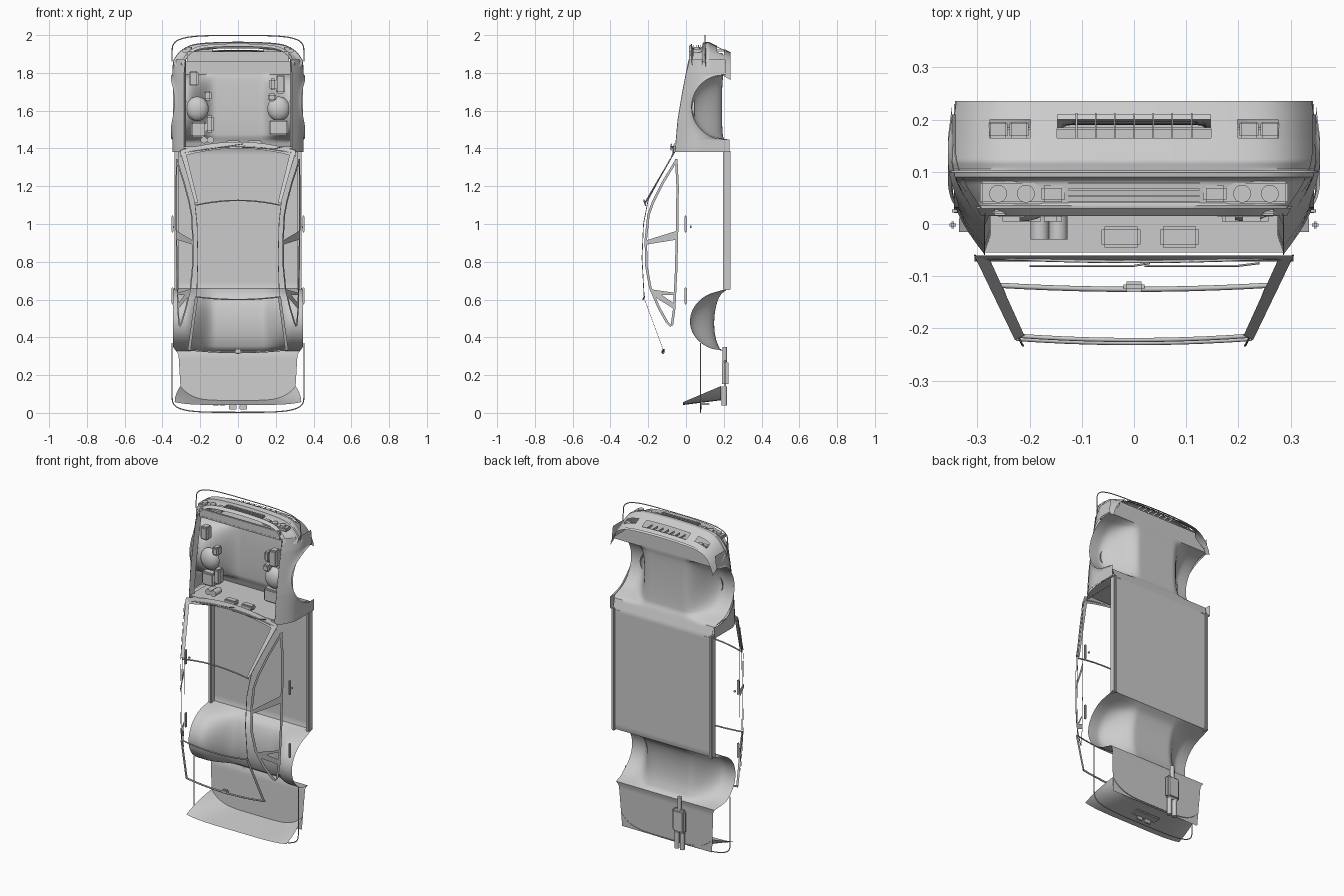
import bpy, bmesh, math
from mathutils import Vector

if "Cube" in bpy.data.objects:
    bpy.data.objects.remove(bpy.data.objects["Cube"])

def finish(name, bm, smooth=True):
    bmesh.ops.remove_doubles(bm, verts=bm.verts, dist=1e-5)
    me = bpy.data.meshes.new(name)
    bm.to_mesh(me)
    bm.free()
    ob = bpy.data.objects.new(name, me)
    bpy.context.collection.objects.link(ob)
    if smooth:
        bpy.context.view_layer.objects.active = ob
        ob.select_set(True)
        bpy.ops.object.shade_smooth_by_angle(angle=math.radians(40))
        ob.select_set(False)

def surf(name, fn, nu, nv, hole=None):
    """Sheet from fn(u, v), u and v in 0..1; hole(p) drops faces."""
    bm = bmesh.new()
    g = [[bm.verts.new(fn(i / nu, j / nv)) for j in range(nv + 1)] for i in range(nu + 1)]
    for i in range(nu):
        for j in range(nv):
            q = (g[i][j], g[i + 1][j], g[i + 1][j + 1], g[i][j + 1])
            if not (hole and hole(sum((p.co for p in q), Vector()) / 4)):
                bm.faces.new(q)
    finish(name, bm)

def box(name, c, s, bevel=0.0):
    bm = bmesh.new()
    bmesh.ops.create_cube(bm, size=1)
    for v in bm.verts:
        v.co = Vector([c[k] + v.co[k] * s[k] for k in range(3)])
    if bevel:
        bmesh.ops.bevel(bm, geom=bm.edges[:], offset=bevel, segments=2, affect='EDGES')
    finish(name, bm)

def cyl(name, c, r, h, axis='Z', seg=24):
    bm = bmesh.new()
    bmesh.ops.create_cone(bm, cap_ends=True, segments=seg, radius1=r, radius2=r, depth=h)
    for v in bm.verts:
        p = v.co.copy()
        v.co = Vector(c) + (p if axis == 'Z' else Vector((p.x, p.z, p.y)))
    finish(name, bm)

def panel(name, pts):
    bm = bmesh.new()
    bm.faces.new([bm.verts.new(p) for p in pts])
    finish(name, bm, False)

def tube(name, pts, r):
    cu = bpy.data.curves.new(name, 'CURVE')
    cu.dimensions = '3D'
    cu.bevel_depth, cu.bevel_resolution = r, 1
    sp = cu.splines.new('POLY')
    sp.points.add(len(pts) - 1)
    for p, q in zip(sp.points, pts):
        p.co = (*q, 1)
    bpy.context.collection.objects.link(bpy.data.objects.new(name, cu))

def lerp(table, t):
    for (a, p), (b, q) in zip(table, table[1:]):
        if t <= b:
            return p + (q - p) * max(0, (t - a) / (b - a))
    return table[-1][1]

def arc(z, zc, r):
    return math.sqrt(max(0, r * r - (z - zc) ** 2))

# underbody sheet: boot floor, rear wheel tubs, cabin floor, engine bay floor
BASE = [(.06, .18), (.3, .19), (.36, .205), (.62, .215), (.68, .228), (1.38, .228), (1.46, .2), (1.93, .2)]
WIDTH = [(.06, .30), (.31, .315), (.35, .345), (.64, .345), (.68, .33), (1.42, .33), (1.46, .345), (1.8, .345), (1.86, .27)]

def under(u, v):
    z = .06 + 1.83 * v
    x = (2 * u - 1) * lerp(WIDTH, z)
    s = min(1, max(0, (abs(x) - .12) / .16))
    s = s * s * (3 - 2 * s)
    a = 1.18 * arc(z, .49, .16) * (.32 + .68 * s) + arc(z, 1.62, .17) * (.06 + .94 * s)
    return x, lerp(BASE, z) - a, z

surf("underbody", under, 48, 150)

# front fenders with wheel arches
TOP = [(1.38, -.06), (1.55, -.045), (1.7, -.02), (1.88, .015)]

def fender(sx):
    def f(u, v):
        z = 1.38 + .49 * u
        t = lerp(TOP, z)
        b = (.23 if z < 1.5 else .21) if abs(z - 1.62) >= .17 else .2 - arc(z, 1.62, .17)
        y = t + (b - t) * v
        x = .285 + .063 * math.sin(min(1, (y - t) / .13) * math.pi / 2)
        x += .008 * v ** 6 if abs(z - 1.62) < .17 else 0
        return sx * (x - .1 * max(0, z - 1.8)), y, z
    return f

def side_x(y):
    return .33 - (-.04 - y) * .53

WINDOW = [(-.045, 1.345), (-.06, 1.335), (-.13, 1.22), (-.18, 1.12), (-.205, 1.05), (-.219, .92), (-.217, .78),
          (-.195, .66), (-.15, .555), (-.105, .475), (-.085, .455), (-.068, .465), (-.056, .55), (-.046, .75), (-.04, 1.0), (-.038, 1.2)]
ROOF = [(-.06, 1.38), (-.14, 1.24), (-.2, 1.13), (-.225, 1.0), (-.233, .82), (-.222, .62)]

def frame_ring(sx, width=.013):
    """Closed flat ribbon round the side window, width measured inward."""
    n = len(WINDOW)
    def f(u, v):
        i = round(u * n) % n
        a, b = Vector(WINDOW[i - 1]), Vector(WINDOW[(i + 1) % n])
        t = (b - a).normalized()
        p = Vector(WINDOW[i]) + Vector((-t.y, t.x)) * width * v
        return sx * side_x(p.x), p.x, p.y
    return f

for sx, sd in ((-1, "left"), (1, "right")):
    surf(sd + "_fender", fender(sx), 80, 14)
    panel(sd + "_fender_rear", [(sx * .285, -.06, 1.38), (sx * .325, 0, 1.38), (sx * .345, .08, 1.38),
                                (sx * .345, .23, 1.38), (sx * .285, .23, 1.38)])
    # bonnet gutter beside the engine bay
    surf(sd + "_bay_rail", lambda u, v: (sx * (.287 - .012 * v), lerp(TOP, 1.38 + .49 * u) + .035 * v, 1.38 + .49 * u), 12, 2)
    box(sd + "_sill", (sx * .325, .215, 1.02), (.02, .04, .74), .004)
    # side window frame and pillars
    P = lambda y, z: (sx * side_x(y), y, z)
    surf(sd + "_window_frame", frame_ring(sx), len(WINDOW), 1)
    panel(sd + "_middle_pillar", [P(-.215, .89), P(-.215, .912), P(-.045, .965), P(-.045, .918)])
    panel(sd + "_rear_pillar", [P(-.19, .655), P(-.175, .62), P(-.056, .545), P(-.056, .575), P(-.13, .625), P(-.056, .625), P(-.056, .635)])
    tube(sd + "_roof_gutter", [(sx * (side_x(y) - .015), y, z) for y, z in ROOF], .002)
    panel(sd + "_screen_pillar", [(sx * .305, -.062, 1.385), (sx * .275, -.07, 1.375),
                                  (sx * .21, -.213, 1.11), (sx * .228, -.222, 1.11)])
    # rear window side strips
    panel(sd + "_rear_window_side", [(sx * .228, -.222, .61), (sx * .266, -.12, .335), (sx * .25, -.122, .335), (sx * .212, -.224, .61)])
    # door handles and locks
    for z in (1.0, .62):
        box(sd + "_door_handle", (sx * .347, -.002, z), (.012, .014, .09), .004)
    cyl(sd + "_lock", (sx * .343, .025, .985), .006, .006, 'Y', 10)
    # strut tower domes in the bay, upper half only
    surf(sd + "_strut_tower", lambda u, v: (sx * .215 + .06 * math.cos(u * math.tau) * math.sin(v * math.pi / 2),
         .045 - .04 * math.cos(v * math.pi / 2), 1.61 + .065 * math.sin(u * math.tau) * math.sin(v * math.pi / 2)), 24, 6)
    # headlights and lower lamps
    box(sd + "_lamp_surround", (sx * .215, .06, 1.917), (.16, .044, .02), .004)
    box(sd + "_main_lamp", (sx * .155, .058, 1.927), (.045, .032, .02), .005)
    for x in (.207, .26):
        cyl(sd + "_headlight", (sx * x, .058, 1.927), .017, .02)
    for x in (.22, .26):
        box(sd + "_fog_lamp", (sx * x, .18, 1.9), (.036, .03, .01), .003)
    # plate lamps and twin exhaust tips
    box(sd + "_plate_lamp", (sx * .028, .08, .03), (.04, .012, .025), .003)
    cyl("exhaust_tip", (-.1 + sx * .018, .203, .09), .014, .1)

# front face: bonnet lip, lamp recess and bumper
NOSE = [(.0, 1.925), (.03, 1.955), (.036, 1.93), (.084, 1.935), (.09, 1.96), (.12, 1.965), (.16, 1.945), (.235, 1.91)]
NOSEW = [(.0, .285), (.04, .305), (.09, .343), (.12, .348), (.2, .345), (.235, .34)]

def nose(u, v):
    y, k = .015 + .22 * v, 2 * u - 1
    return k * lerp(NOSEW, y), y, lerp(NOSE, y) - .02 * k * k - (.11 if y > .1 else .08) * abs(k) ** 8

def vents(p):
    return (abs(p.x) < .15 and .165 < p.y < .21) or (.2 < abs(p.x) < .28 and .165 < p.y < .198)

surf("front_bumper", nose, 80, 44, vents)
surf("front_lip", lambda u, v: ((2 * u - 1) * .343, .2 + .035 * v, 1.918 - .02 * (2 * u - 1) ** 2 - .115 * abs(2 * u - 1) ** 10 - .02 * v), 50, 3)
for i in range(4):
    box("grille_slat", (0, .042 + i * .012, 1.942), (.25, .003, .012))
for i in range(7):
    box("vent_bar", (-.11 + i * .0367, .187, 1.918), (.003, .05, .012))
box("radiator_panel", (0, .1, 1.865), (.5, .17, .012), .003)
box("slam_panel", (0, .022, 1.885), (.54, .012, .055), .003)

# bulkhead, cowl and wipers
box("bulkhead", (0, .08, 1.405), (.57, .27, .008))
surf("cowl", lambda u, v: ((2 * u - 1) * .305, -.06 - .012 * v, 1.435 - .045 * (2 * u - 1) ** 2 - .035 * v), 24, 2)
tube("wiper_long", [(-.2, -.08, 1.39), (.0, -.08, 1.42), (.03, -.075, 1.425)], .002)
tube("wiper_short", [(.02, -.08, 1.405), (.2, -.08, 1.4), (.24, -.075, 1.41)], .002)

# engine bay fittings
for x, z, w, h in ((-.235, 1.77, .05, .08), (.185, 1.74, .035, .06), (.225, 1.74, .05, .1), (.18, 1.67, .04, .04),
                   (.215, 1.51, .1, .08), (-.21, 1.5, .08, .08), (-.15, 1.53, .04, .09), (-.16, 1.68, .04, .05)):
    box("bay_fitting", (x, .03, z), (w, .05, h), .008)
for x in (-.025, .087):
    box("bulkhead_box", (x, -.025, 1.43), (.075, .04, .025), .006)
for x in (-.18, -.145):
    cyl("fluid_bottle", (x, 0, 1.445), .018, .06, 'Y')

# windscreen and rear window cross rails
def bow(w, y, z, d, n=10):
    return [(w * k, y + .008 * k * k, z - d * k * k) for k in (2 * i / n - 1 for i in range(n + 1))]

tube("screen_top_rail", bow(.222, -.222, 1.125, .025), .004)
tube("screen_bottom_rail", bow(.29, -.072, 1.41, .035), .003)
tube("rear_window_top", bow(.225, -.228, .6, -.015), .004)
tube("rear_window_bottom", bow(.264, -.125, .32, -.015), .005)
box("rear_wiper_base", (0, -.12, .325), (.04, .02, .025), .006)

# tail panel and number plate recess
surf("tail_panel", lambda u, v: ((2 * u - 1) * (.335 - .03 * v * v), -.015 + .2 * v,
                                 .042 + .025 * v + abs(2 * u - 1) ** 5 * (.015 + .06 * v)), 40, 10)
box("plate_recess", (0, .1, .047), (.16, .05, .012), .003)

# bumper trim strips running round each end
def trim(z0, zc, y, d, w=.349):
    arch = [math.pi * (1 - i / 32) for i in range(33)]
    pts = [(w * math.copysign(abs(math.cos(a)) ** .5, math.cos(a)), y, zc + d * abs(math.sin(a)) ** .5) for a in arch]
    return [(-w, y, z0)] + pts + [(w, y, z0)]

tube("front_trim", trim(1.86, 1.9, .1, .098), .003)
tube("rear_trim", trim(.37, .1, .077, -.097), .003)

# exhaust
box("muffler", (-.1, .207, .21), (.085, .035, .14), .012)
cyl("exhaust_pipe", (-.1, .205, .31), .012, .08)
